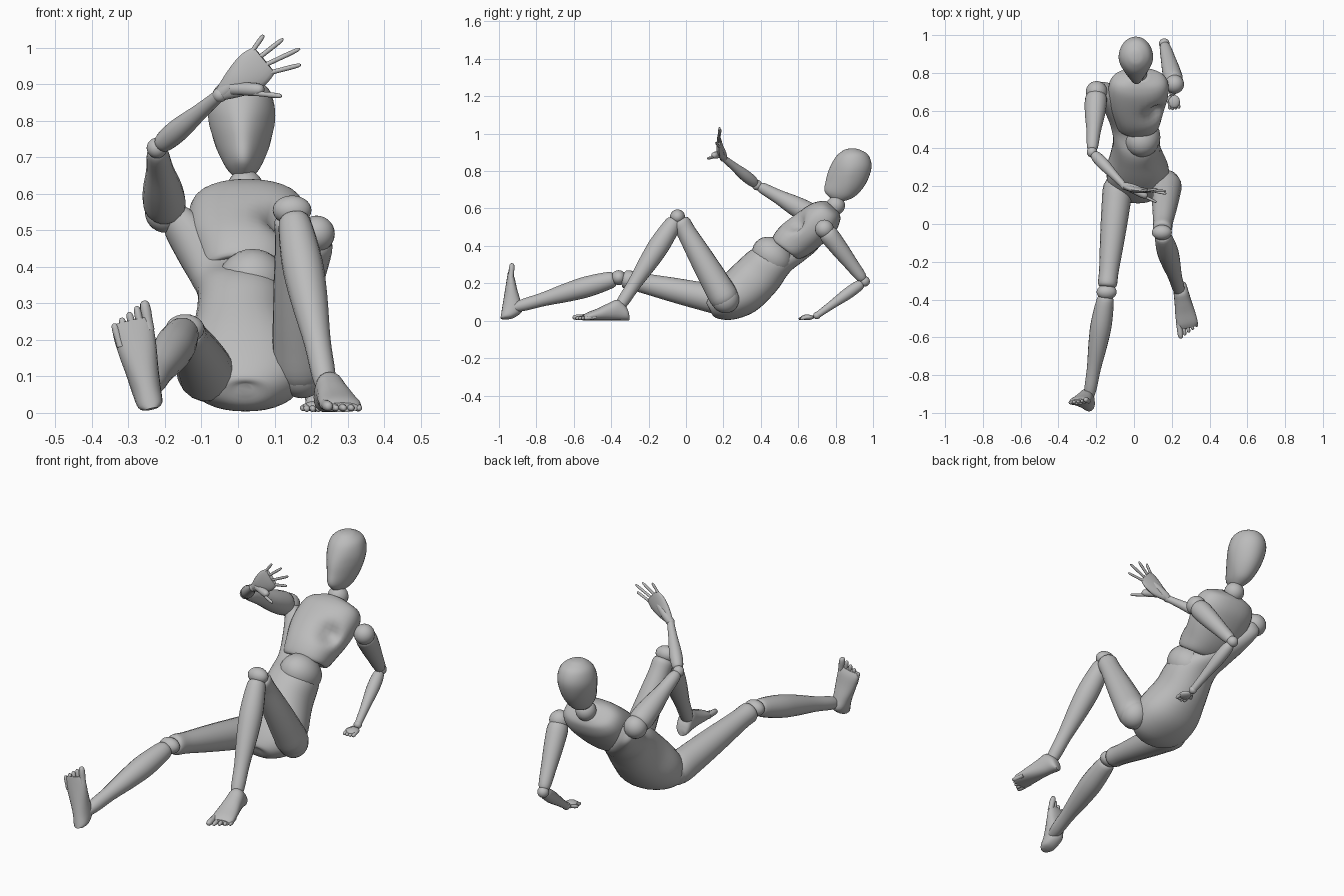
import bpy, bmesh, math
from mathutils import Vector as V, Matrix

if "Cube" in bpy.data.objects:
    bpy.data.objects.remove(bpy.data.objects["Cube"])

gray = bpy.data.materials.new("mannequin_gray")
gray.use_nodes = True
gray.diffuse_color = (0.5, 0.5, 0.5, 1)
gray.node_tree.nodes["Principled BSDF"].inputs["Base Color"].default_value = (0.5, 0.5, 0.5, 1)


def finish(name, bm, angle=45):
    bmesh.ops.recalc_face_normals(bm, faces=bm.faces)
    me = bpy.data.meshes.new(name)
    bm.to_mesh(me)
    bm.free()
    me.materials.append(gray)
    for p in me.polygons:
        p.use_smooth = True
    me.set_sharp_from_angle(angle=math.radians(angle))
    ob = bpy.data.objects.new(name, me)
    bpy.context.collection.objects.link(ob)
    return ob


def blend(a, b, c, d, t):
    return 0.5 * (2 * b + (c - a) * t + (2 * a - 5 * b + 4 * c - d) * t * t
                  + (3 * b - a - 3 * c + d) * t ** 3)


def loft(name, rings, sides=24, steps=4, square=1.0, edit=None):
    """Smooth skin through rings given as (centre, half-width vector, half-depth vector)."""
    fine, last = [], len(rings) - 1
    for i in range(last):
        q = [rings[min(max(i + k, 0), last)] for k in (-1, 0, 1, 2)]
        for s in range(steps):
            fine.append([blend(*[r[j] for r in q], s / steps) for j in range(3)])
    fine.append(rings[-1])
    bm = bmesh.new()
    loops = []
    for c, u, v in fine:
        row = []
        for k in range(sides):
            a = 2 * math.pi * k / sides
            x, y = math.cos(a), math.sin(a)
            row.append(bm.verts.new(c + u * math.copysign(abs(x) ** square, x)
                                    + v * math.copysign(abs(y) ** square, y)))
        loops.append(row)
    for lo, hi in zip(loops, loops[1:]):
        for k in range(sides):
            n = (k + 1) % sides
            bm.faces.new((lo[k], lo[n], hi[n], hi[k]))
    bm.faces.new(loops[0])
    bm.faces.new(loops[-1])
    if edit:
        for vert in bm.verts:
            edit(vert)
    return finish(name, bm)


def limb(name, a, b, profile, sides=18, steps=4):
    """Round tapered part from a to b; profile holds (fraction, radius)."""
    a, b = V(a), V(b)
    m = (b - a).to_track_quat("Z", "Y").to_matrix()
    return loft(name, [(a.lerp(b, t), m.col[0] * r, m.col[1] * r) for t, r in profile], sides, steps)


def ball(name, c, size, tilt=0):
    bm = bmesh.new()
    m = Matrix.Translation(c) @ Matrix.Rotation(tilt, 4, "X") @ Matrix.Diagonal((*size, 1))
    bmesh.ops.create_uvsphere(bm, u_segments=24, v_segments=14, radius=1, matrix=m)
    return finish(name, bm)


def body(name, sections, square=1.0, edit=None):
    """Sections hold front y, front z, back y, back z, centre x, half width."""
    rings = []
    for fy, fz, by, bz, x, w in sections:
        rings.append((V((x, (fy + by) / 2, (fz + bz) / 2)), V((w, 0, 0)),
                      V((0, (fy - by) / 2, (fz - bz) / 2))))
    return loft(name, rings, 32, 5, square, edit)


def finger(name, a, b, r):
    return limb(name, a, b, [(0, r), (.35, r * .95), (.65, r), (.92, r * .8), (1, r * .3)], 10, 2)


# Torso: chest with a hollow near the left armpit, waist ball,
# and a pelvis whose back sweeps up to the right shoulder
def hollow(vert):
    d = (vert.co - V((.12, .58, .53))).length
    vert.co += V((-.25, .7, -.6)) * .06 * math.exp(-(d / .05) ** 2)


body("chest", [(.50, .425, .57, .355, .02, .07), (.46, .435, .60, .33, .02, .11),
               (.50, .50, .66, .355, .02, .13), (.58, .565, .73, .41, .02, .155),
               (.66, .62, .80, .48, .025, .158), (.71, .638, .825, .54, .025, .13),
               (.75, .64, .82, .575, .02, .06)], .85, hollow)
ball("waist_ball", (.04, .46, .345), (.1, .115, .095), -math.radians(41))
body("pelvis_and_back", [(.69, .57, .74, .53, -.165, .025), (.66, .56, .75, .47, -.155, .05),
                         (.57, .49, .705, .385, -.088, .08), (.47, .415, .63, .32, -.03, .1),
                         (.36, .385, .555, .26, .01, .12),
                         (.28, .32, .48, .155, .012, .132), (.20, .24, .37, .05, .02, .165),
                         (.14, .16, .25, .006, .02, .15), (.11, .10, .16, .015, .02, .08),
                         (.12, .08, .13, .05, .02, .02)], .92)

# Head and neck, the face narrowing to a soft ridge
ball("neck_ball", (.02, .80, .615), (.05, .05, .05))


def ridge(vert):
    front = min(max((.87 - vert.co.y) / .11, 0), 1)
    below_brow = min(max((.90 - vert.co.z) / .1, 0), 1)
    vert.co.x = .012 + (vert.co.x - .012) * (1 - .28 * front * below_brow)


body("head", [(.785, .645, .83, .635, .015, .022), (.742, .69, .90, .662, .014, .053),
              (.748, .75, .96, .73, .012, .078), (.765, .81, .992, .82, .01, .092),
              (.80, .875, .975, .885, .01, .078), (.84, .91, .93, .914, .01, .042),
              (.87, .92, .90, .921, .01, .01)], 1.0, ridge)

# Joint positions, ordered from the body outwards
legs = {"right": [(-.085, .20, .105), (-.145, -.36, .23), (-.235, -.90, .075)],
        "left": [(.175, .21, .115), (.148, -.045, .555), (.24, -.355, .075)]}
arms = {"right": [(-.198, .70, .55), (-.222, .38, .725), (-.05, .20, .87)],
        "left": [(.215, .74, .49), (.16, .955, .21), (.205, .70, .028)]}

for side, (hip, knee, ankle) in legs.items():
    ball(side + "_hip_ball", hip, (.07, .075, .075))
    limb(side + "_thigh", hip, knee, [(-.08, .04), (0, .076), (.2, .075), (.5, .065),
                                      (.8, .052), (.93, .05), (.96, .03)])
    ball(side + "_knee_ball", knee, (.053, .04, .04))
    limb(side + "_shin", knee, ankle, [(.04, .03), (.08, .045), (.3, .056), (.5, .051),
                                       (.75, .037), (.93, .033), (1.03, .025)])

shoulder_size = {"right": .057, "left": .05}
for side, (shoulder, elbow, wrist) in arms.items():
    r = shoulder_size[side]
    ball(side + "_shoulder_ball", shoulder, (r, r, r))
    limb(side + "_upper_arm", shoulder, elbow, [(.02, .03), (.1, r), (.35, r * .95),
                                               (.65, .038), (.9, .03), (.97, .02)])
    ball(side + "_elbow_ball", elbow, (.028, .028, .028))
    limb(side + "_forearm", elbow, wrist, [(.05, .018), (.12, .028), (.35, .031),
                                          (.7, .022), (1, .017)])
    ball(side + "_wrist_ball", wrist, (.02, .02, .02))


# Feet: side, length and upward directions make the local frame
def foot(side, heel, along, up, inner):
    along = V(along).normalized()
    up = V(up).normalized()
    across = along.cross(up).normalized()
    if across.x * inner < 0:
        across = -across

    def at(x, y, z):
        return V(heel) + across * x + along * y + up * z
    rings = [(at(0, y, h / 2), across * w, up * h / 2) for y, w, h in
             [(0, .018, .03), (.015, .034, .07), (.06, .040, .11), (.11, .045, .092),
              (.17, .053, .064), (.225, .056, .042), (.25, .045, .026)]]
    loft(side + "_foot", rings, 20, 4, .9)
    for i in range(5):
        x = .043 - .0215 * i
        r = .015 if i == 0 else .0105
        base = .215 - .007 * i
        finger(f"{side}_toe_{i + 1}", at(x, base, r + .006), at(x * 1.1, .297 - .011 * i, r), r)


foot("right", (-.237, -.992, .013), (-.065, .045, .28), (0, 1, -.16), 1)
foot("left", (.238, -.305, .002), (.055, -.28, 0), (0, 0, 1), -1)

# Raised right hand, palm forward, fingers spread
limb("right_hand_heel", (-.06, .205, .862), (.045, .175, .945),
     [(0, .016), (.3, .022), (.7, .02), (1, .012)])
across = V((.64, 0, -.77))
rings = [(V(c), across * w, V((0, d, .2 * d))) for c, w, d in
         [((-.05, .20, .87), .018, .016), ((-.002, .185, .903), .042, .019),
          ((.04, .178, .938), .053, .015), ((.072, .175, .966), .046, .009)]]
loft("right_palm", rings, 18)
for i, tip in enumerate([(.07, .18, 1.034), (.124, .185, 1.024), (.17, .175, .997), (.172, .16, .953)]):
    start = V((.066, .176, .961)) + across * (-.040 + .026 * i)
    finger(f"right_finger_{i + 1}", start, tip, .0068)
finger("right_thumb_base", (-.015, .185, .888), (.07, .145, .884), .019)
finger("right_thumb", (.045, .15, .875), (.12, .115, .867), .0075)

# Left hand resting on the ground, fingers curled under
ball("left_palm", (.212, .648, .018), (.031, .035, .015))
for i in range(4):
    x = .187 + .016 * i
    finger(f"left_finger_{i + 1}", (x, .645, .018), (x + .002, .603 + .004 * abs(i - 1), .009), .009)
finger("left_thumb", (.195, .68, .02), (.174, .645, .012), .009)
